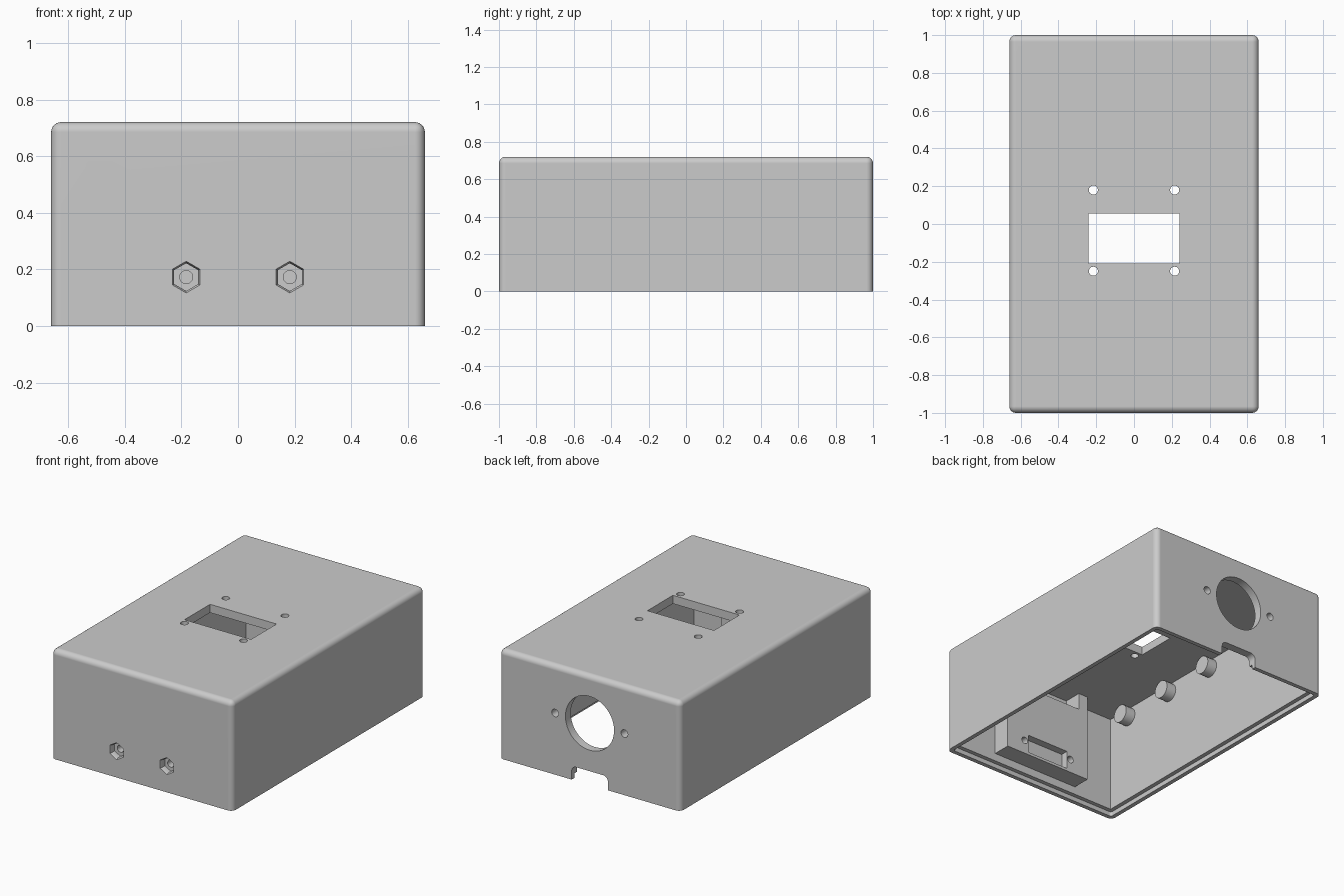
import bpy, bmesh, math
from mathutils import Matrix, Vector

cube = bpy.data.objects.get("Cube")
if cube:
    bpy.data.objects.remove(cube, do_unlink=True)

HALF_X, HALF_Y, TOP = 0.66, 1.0, 0.72
WALL, ROUND = 0.055, 0.035
IN_X, IN_Y, CEILING = HALF_X - WALL, HALF_Y - WALL, TOP - WALL

grey = bpy.data.materials.new("plain grey plastic")
grey.use_nodes = True
COLOUR = (0.6, 0.6, 0.6, 1)
grey.diffuse_color = COLOUR
grey.node_tree.nodes["Principled BSDF"].inputs["Base Color"].default_value = COLOUR


def finish(name, bm):
    bmesh.ops.recalc_face_normals(bm, faces=bm.faces)
    mesh = bpy.data.meshes.new(name)
    bm.to_mesh(mesh)
    bm.free()
    mesh.materials.append(grey)
    obj = bpy.data.objects.new(name, mesh)
    bpy.context.collection.objects.link(obj)
    return obj


def box(name, low, high, radius=0, edge_rule=None):
    """Box between two corners; edges picked by the rule are rounded."""
    low, high = Vector(low), Vector(high)
    bm = bmesh.new()
    bmesh.ops.create_cube(bm, size=1)
    for v in bm.verts:
        v.co = (low + high) / 2 + v.co * (high - low)
    if radius:
        edges = [e for e in bm.edges if edge_rule(e.verts[0].co, e.verts[1].co)]
        bmesh.ops.bevel(bm, geom=edges, offset=radius, segments=6,
                        profile=0.5, affect='EDGES')
    return finish(name, bm)


def rod(name, centre, radius, depth, axis, sides=40, front_radius=None):
    """Cylinder or taper along one axis."""
    turn = {'X': Matrix.Rotation(math.pi / 2, 4, 'Y'),
            'Y': Matrix.Rotation(math.pi / 2, 4, 'X'),
            'Z': Matrix.Identity(4)}[axis]
    bm = bmesh.new()
    bmesh.ops.create_cone(bm, cap_ends=True, segments=sides, radius1=radius,
                          radius2=front_radius or radius, depth=depth,
                          matrix=Matrix.Translation(centre) @ turn)
    return finish(name, bm)


def cut(cutter, *targets):
    for target in targets:
        mod = target.modifiers.new("cut", 'BOOLEAN')
        mod.operation, mod.solver, mod.object = 'DIFFERENCE', 'EXACT', cutter
        bpy.context.view_layer.objects.active = target
        bpy.ops.object.modifier_apply(modifier=mod.name)
    bpy.data.objects.remove(cutter, do_unlink=True)


def vertical(a, b):
    return abs(a.z - b.z) > 0.1


# Outer shell, rounded on the vertical and top edges
shell = box("enclosure_shell", (-HALF_X, -HALF_Y, 0), (HALF_X, HALF_Y, TOP), ROUND,
            lambda a, b: vertical(a, b) or min(a.z, b.z) > 0.1)

# Hollow inside and the stepped lip for the base
cut(box("cavity", (-IN_X, -IN_Y, -0.1), (IN_X, IN_Y, CEILING)), shell)
LIP = 0.028
cut(box("lip", (-HALF_X + LIP, -HALF_Y + LIP, -0.1), (HALF_X - LIP, HALF_Y - LIP, 0.03),
        0.015, vertical), shell)

# Mounting block inside the front, open at the top middle, with a shallow pocket
block = box("front_mounting_block", (-0.32, -IN_Y - 0.01, 0.082),
            (0.32, -0.825, CEILING + 0.005))
cut(box("block_gap", (-0.25, -IN_Y, 0.555), (0.25, -0.7, 0.8)), block)
cut(box("block_pocket", (-0.155, -0.875, 0.1), (0.155, -0.7, 0.22)), block)

# Front bolts: chamfered hexagon recess and a through hole
for x in (-0.183, 0.183):
    cut(rod("hex_chamfer", (x, -1, 0.173), 0.049, 0.03, 'Y', 6, 0.063), shell)
    cut(rod("hex_recess", (x, -1, 0.173), 0.049, 0.08, 'Y', 6), shell)
    cut(rod("bolt_hole", (x, -0.9, 0.173), 0.023, 0.4, 'Y', 24), shell, block)

# Top window and its four screw holes
cut(box("window", (-0.242, -0.21, 0.5), (0.242, 0.055, 0.9)), shell)
for x in (-0.215, 0.215):
    for y in (-0.25, 0.18):
        cut(rod("top_screw_hole", (x, y, TOP), 0.024, 0.3, 'Z', 24), shell)

# Back socket hole, its two screw holes and the cable notch
cut(rod("socket_hole", (0, 1, 0.405), 0.177, 0.3, 'Y', 64), shell)
for x in (-0.252, 0.252):
    cut(rod("socket_screw_hole", (x, 1, 0.405), 0.025, 0.3, 'Y', 24), shell)
cut(box("cable_notch", (-0.132, 0.85, -0.1), (0.132, 1.1, 0.09), 0.035,
        lambda a, b: min(a.z, b.z) > 0 and abs(a.y - b.y) > 0.1), shell)

# Three short pegs on the inner side wall
pegs = [rod("side_peg", (-IN_X + 0.03, y, 0.605), 0.058, 0.08, 'X')
        for y in (-0.77, -0.38, 0.01)]

# Smooth rounded surfaces, keep hard edges crisp
bpy.ops.object.select_all(action='DESELECT')
for obj in [shell, block] + pegs:
    obj.select_set(True)
    bpy.context.view_layer.objects.active = obj
bpy.ops.object.shade_smooth_by_angle(angle=math.radians(30))
shell.modifiers.new("even_shading", 'WEIGHTED_NORMAL').keep_sharp = True
